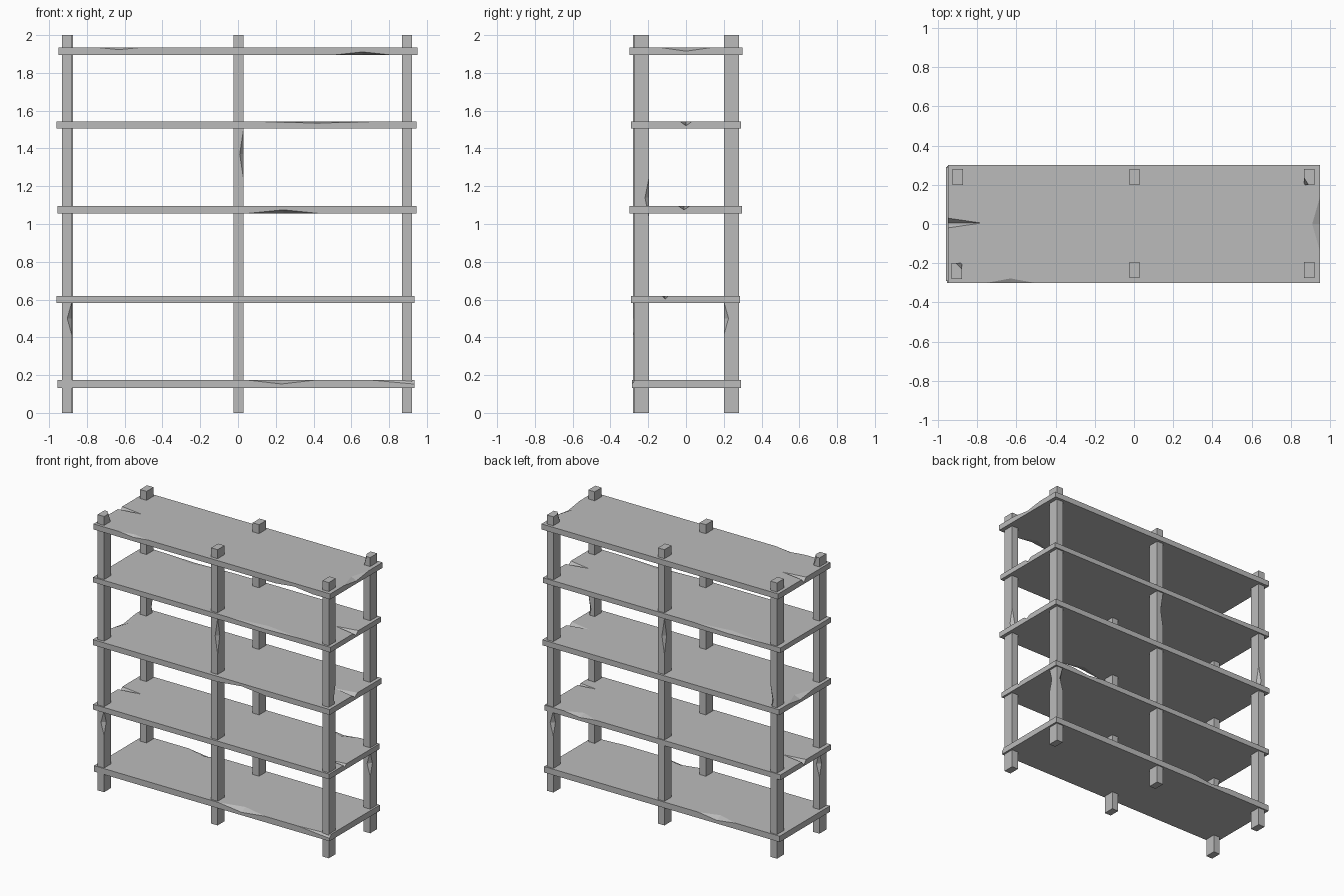
import bpy
import bmesh
from mathutils import Vector

default_cube = bpy.data.objects.get("Cube")
if default_cube:
    bpy.data.objects.remove(default_cube, do_unlink=True)

grey = bpy.data.materials.new("plain grey")
grey.use_nodes = True
grey.diffuse_color = (0.5, 0.5, 0.5, 1)
grey.node_tree.nodes["Principled BSDF"].inputs["Base Color"].default_value = grey.diffuse_color


def add_object(name, bm):
    bmesh.ops.recalc_face_normals(bm, faces=bm.faces)
    mesh = bpy.data.meshes.new(name)
    bm.to_mesh(mesh)
    bm.free()
    mesh.materials.append(grey)
    obj = bpy.data.objects.new(name, mesh)
    bpy.context.collection.objects.link(obj)
    return obj


def wedge(low, high, edge, at, half, depths):
    """Splinter on one box edge; edge holds a sign per axis, zero along the edge."""
    run = edge.index(0)
    across = [axis for axis in range(3) if axis != run]
    middle = Vector([high[i] if edge[i] > 0 else low[i] for i in range(3)])
    middle[run] = at
    along = Vector()
    along[run] = half
    cuts = []
    for axis, depth in zip(across, depths):
        cut = Vector()
        cut[axis] = -edge[axis] * depth
        cuts.append(cut)
    u, v = cuts
    bm = bmesh.new()
    for point in (middle - along, middle + along, middle + u, middle + v, middle - u - v):
        bm.verts.new(point)
    bmesh.ops.convex_hull(bm, input=bm.verts)
    return add_object("splinter_cutter", bm)


def worn_box(name, low, high, chips):
    """Box with splinters cut out of its edges."""
    low, high = Vector(low), Vector(high)
    bm = bmesh.new()
    bmesh.ops.create_cube(bm, size=1)
    for vert in bm.verts:
        vert.co = (low + high) / 2 + vert.co * (high - low)
    obj = add_object(name, bm)
    cutters = [wedge(low, high, *chip) for chip in chips]
    for cutter in cutters:
        cutter.hide_render = True
        cut = obj.modifiers.new("splinter", "BOOLEAN")
        cut.operation = "DIFFERENCE"
        cut.solver = "EXACT"
        cut.object = cutter
    # Bake the cuts and drop the cutters
    graph = bpy.context.evaluated_depsgraph_get()
    baked = bpy.data.meshes.new_from_object(obj.evaluated_get(graph))
    obj.modifiers.clear()
    obj.data = baked
    for cutter in cutters:
        bpy.data.objects.remove(cutter, do_unlink=True)
    return obj


# Edge names for the boards
FRONT_TOP, FRONT_BOTTOM, BACK_TOP = (0, -1, 1), (0, -1, -1), (0, 1, 1)
LEFT_END, RIGHT_END = (1, 0, 1), (-1, 0, 1)

# Boards, from the top down; each chip is edge, position, half length, depths
worn_box("top_shelf", (-.95, -.3, 1.895), (.95, .3, 1.935), [
    (RIGHT_END, .005, .025, (.17, .03)),
    (LEFT_END, 0, .14, (.04, .02)),
    (FRONT_TOP, -.63, .12, (.022, .012)),
    (FRONT_BOTTOM, .66, .15, (.06, .016)),
])
worn_box("upper_shelf", (-.96, -.29, 1.505), (.945, .29, 1.542), [
    (LEFT_END, 0, .03, (.16, .022)),
    (FRONT_TOP, .42, .3, (.04, .008)),
    (BACK_TOP, -.55, .3, (.04, .008)),
])
worn_box("middle_shelf", (-.955, -.3, 1.055), (.945, .297, 1.095), [
    (LEFT_END, -.01, .03, (.16, .02)),
    (RIGHT_END, .05, .14, (.05, .02)),
    (FRONT_BOTTOM, .24, .2, (.06, .02)),
])
worn_box("lower_shelf", (-.96, -.29, .582), (.935, .287, .62), [
    (LEFT_END, -.11, .018, (.14, .017)),
    (RIGHT_END, .02, .025, (.17, .03)),
    (BACK_TOP, .65, .13, (.05, .015)),
])
worn_box("bottom_shelf", (-.955, -.287, .132), (.935, .29, .175), [
    (FRONT_TOP, .23, .19, (.045, .022)),
    (FRONT_TOP, .93, .24, (.02, .022)),
    (BACK_TOP, -.45, .15, (.045, .02)),
])

# Post wear patterns
TOP = 2
foot_wear = [((1, -1, 0), .5, .09, (.025, .025)),
             ((-1, 1, 0), .5, .09, (.025, .025))]
middle_wear = [((1, 1, 0), 1.14, .11, (.022, .022))]
waist_wear = [((1, -1, 0), 1.37, .13, (.02, .025))]
waist_wear_turned = [((-1, 1, 0), 1.37, .13, (.02, .025))]
front_tip = [((1, 1, 0), TOP, .08, (.03, .03))]
back_tip = [((-1, -1, 0), TOP, .08, (.022, .035))]

posts = {
    "front_right_post": (-.905, -.24, foot_wear + front_tip),
    "front_middle_post": (.003, -.235, waist_wear),
    "front_left_post": (.895, -.235, middle_wear),
    "back_right_post": (-.9, .24, middle_wear),
    "back_middle_post": (.003, .24, waist_wear_turned),
    "back_left_post": (.895, .24, foot_wear + back_tip),
}
for name, (x, y, chips) in posts.items():
    worn_box(name, (x - .026, y - .04, 0), (x + .026, y + .04, TOP), chips)
